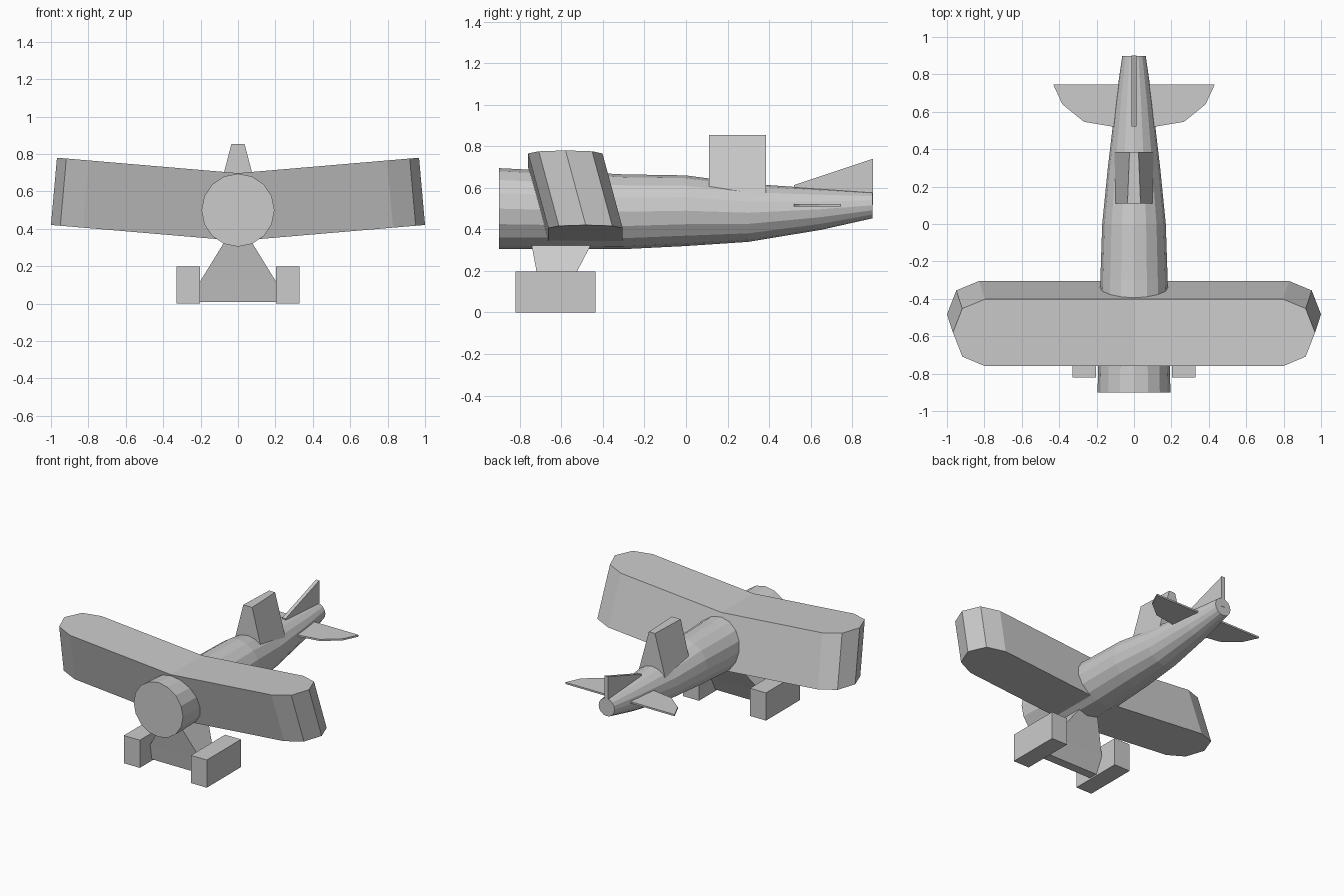
import bpy, bmesh
from math import cos, sin, pi

if "Cube" in bpy.data.objects:
    bpy.data.objects.remove(bpy.data.objects["Cube"])


def loft(name, rings, mirror=False, root_open=False):
    """Skin a list of equal-length point rings and cap both ends."""
    bm = bmesh.new()
    vr = [[bm.verts.new(p) for p in ring] for ring in rings]
    n = len(vr[0])
    for a, b in zip(vr, vr[1:]):
        for i in range(n):
            j = (i + 1) % n
            if root_open and j == 0:  # leave the centre-plane side open
                continue
            bm.faces.new((a[i], a[j], b[j], b[i]))
    bm.faces.new(vr[0])
    bm.faces.new(vr[-1])
    if mirror:
        geom = bm.verts[:] + bm.edges[:] + bm.faces[:]
        dup = bmesh.ops.duplicate(bm, geom=geom)["geom"]
        for v in dup:
            if isinstance(v, bmesh.types.BMVert):
                v.co.x *= -1
        bmesh.ops.remove_doubles(bm, verts=bm.verts[:], dist=1e-4)
    bmesh.ops.recalc_face_normals(bm, faces=bm.faces[:])
    me = bpy.data.meshes.new(name)
    bm.to_mesh(me)
    bm.free()
    ob = bpy.data.objects.new(name, me)
    bpy.context.collection.objects.link(ob)
    return ob


def rect(hx, y0, y1, z, hx_back=None):
    """Horizontal rectangle centred on x = 0, optionally narrower at the back."""
    hb = hx if hx_back is None else hx_back
    return [(-hx, y0, z), (hx, y0, z), (hb, y1, z), (-hb, y1, z)]


# Fuselage: 16-sided tube, (y, radius, centre height)
SIDES = 16
sections = [(-0.9, 0.195, 0.5), (-0.3, 0.18, 0.485), (0, 0.17, 0.49),
            (0.3, 0.14, 0.48), (0.65, 0.099, 0.497), (0.897, 0.063, 0.516)]
loft("fuselage", [[(r * cos(2 * pi * i / SIDES), y, c + r * sin(2 * pi * i / SIDES))
                   for i in range(SIDES)] for y, r, c in sections])

# Wing: thick slab with dihedral, leaning back towards its underside
plan = [(0, -0.76), (0.797, -0.76), (0.918, -0.709), (0.968, -0.58),
        (0.918, -0.452), (0.797, -0.402), (0, -0.402)]
top = [(x, y, 0.698 + 0.085 * x) for x, y in plan]
low = []
for x, y in plan:
    bx = x + 0.032 if x else 0
    low.append((bx, y + 0.097, 0.336 + 0.085 * bx))
loft("wing", [top, low], mirror=True, root_open=True)

# Cockpit: tall tapered block
loft("cockpit", [rect(0.035, 0.11, 0.385, 0.855, 0.024),
                 rect(0.122, 0.11, 0.385, 0.52, 0.115)])

# Tail fin
fin = [(0.52, 0.613), (0.9, 0.74), (0.9, 0.517), (0.52, 0.53)]
loft("tail_fin", [[(x, y, z) for y, z in fin] for x in (-0.013, 0.013)])

# Tailplane
half = [(0.11, 0.52), (0.267, 0.546), (0.383, 0.64), (0.432, 0.746)]
outline = half + [(-x, y) for x, y in reversed(half)]
loft("tailplane", [[(x, y, z) for x, y in outline] for z in (0.51, 0.522)])

# Landing gear strut: flares out, then drops straight down
loft("gear_strut", [rect(0.054, -0.75, -0.44, 0.36),
                    rect(0.202, -0.705, -0.565, 0.12),
                    rect(0.202, -0.685, -0.62, 0.01)])

# Wheels: blocky boxes
for side, s in (("left", -1), ("right", 1)):
    bpy.ops.mesh.primitive_cube_add(size=1, location=(s * 0.265, -0.628, 0.099))
    wheel = bpy.context.object
    wheel.name = side + "_wheel"
    wheel.scale = (0.126, 0.386, 0.198)
